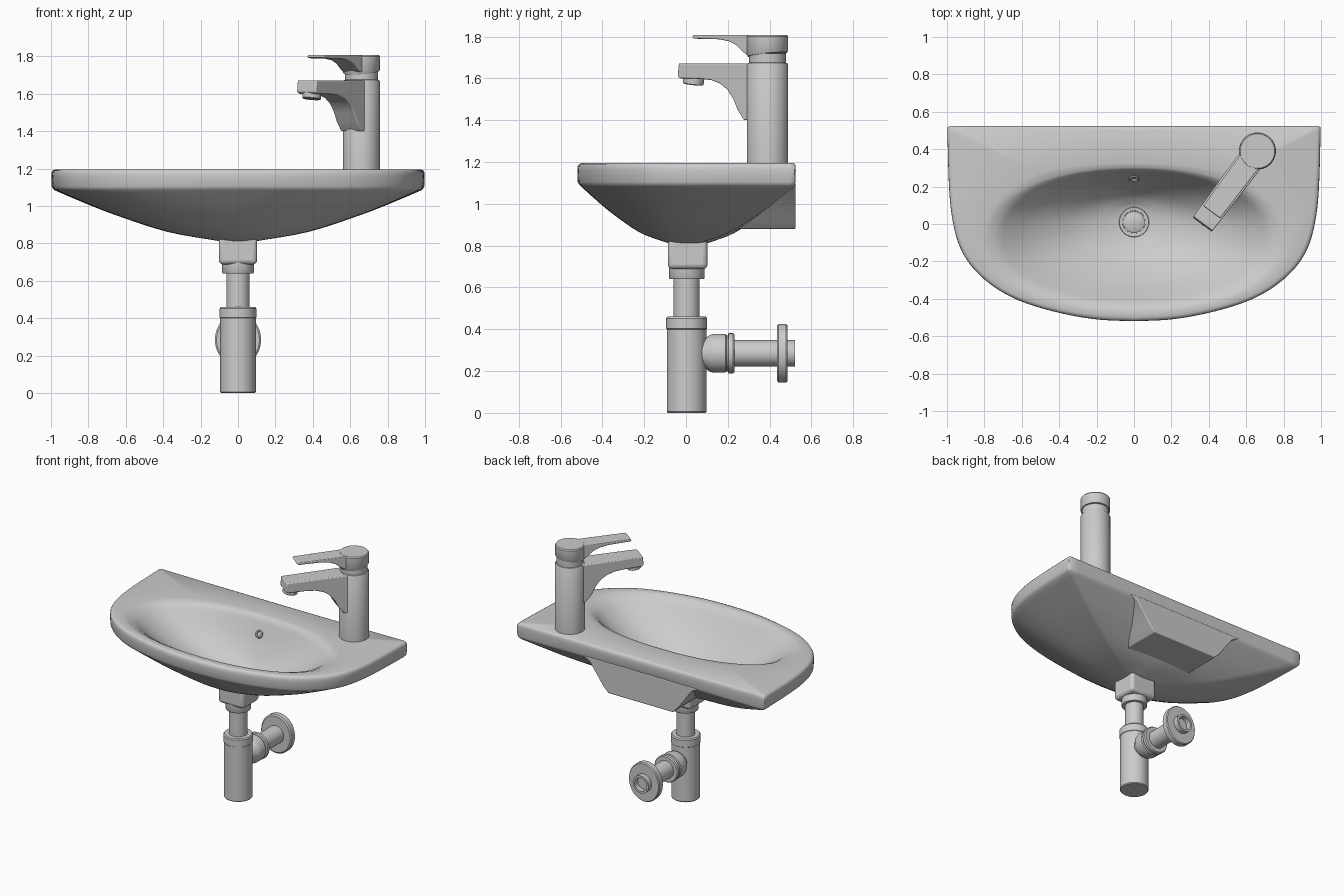
import bpy, bmesh, math
from mathutils import Matrix, Vector

if "Cube" in bpy.data.objects:
    bpy.data.objects.remove(bpy.data.objects["Cube"], do_unlink=True)

grey = bpy.data.materials.new("light grey")
grey.use_nodes = True
COL = (0.6, 0.6, 0.6, 1)
grey.diffuse_color = COL
grey.node_tree.nodes["Principled BSDF"].inputs["Base Color"].default_value = COL


def finish(name, bm, angle=35, bevel=0, matrix=None):
    bmesh.ops.recalc_face_normals(bm, faces=bm.faces)
    me = bpy.data.meshes.new(name)
    bm.to_mesh(me)
    bm.free()
    me.shade_smooth()
    me.set_sharp_from_angle(angle=math.radians(angle))
    me.materials.append(grey)
    ob = bpy.data.objects.new(name, me)
    bpy.context.collection.objects.link(ob)
    if matrix:
        ob.matrix_world = matrix
    if bevel:
        mod = ob.modifiers.new("soft edges", "BEVEL")
        mod.width, mod.segments, mod.limit_method = bevel, 3, "ANGLE"
        mod.angle_limit = math.radians(35)
    return ob


def loft(name, rings, **kw):
    """Skin closed rings of equal length and cap both ends."""
    bm = bmesh.new()
    vs = [[bm.verts.new(p) for p in r] for r in rings]
    n = len(vs[0])
    for a, b in zip(vs, vs[1:]):
        for i in range(n):
            j = (i + 1) % n
            bm.faces.new((a[i], a[j], b[j], b[i]))
    bm.faces.new(vs[0])
    bm.faces.new(vs[-1])
    return finish(name, bm, **kw)


def lathe(name, profile, n=48, **kw):
    """Turn (radius, height) pairs about the local z axis."""
    angles = [math.tau * i / n for i in range(n)]
    return loft(name, [[(r * math.cos(a), r * math.sin(a), z) for a in angles]
                       for r, z in profile], **kw)


def smooth_path(pts, steps):
    """Catmull-Rom curve through the points."""
    v = [Vector(p) for p in pts]
    v = [2 * v[0] - v[1]] + v + [2 * v[-1] - v[-2]]
    out = []
    for i in range(1, len(v) - 2):
        p0, p1, p2, p3 = v[i - 1:i + 3]
        for k in range(steps):
            t = k / steps
            out.append(0.5 * (2 * p1 + (p2 - p0) * t + (2 * p0 - 5 * p1 + 4 * p2 - p3) * t * t
                              + (3 * p1 - p0 - 3 * p2 + p3) * t ** 3))
    return out + [v[-2]]


# ---- Basin: rings run from the drain, over the rim, down to the underside ----
C = Vector((0, 0.01))
half = smooth_path([(0, -0.52), (0.2, -0.51), (0.4, -0.475), (0.6, -0.415), (0.75, -0.335),
                    (0.87, -0.225), (0.94, -0.1), (0.975, 0.05), (0.99, 0.22), (0.998, 0.5)], 5)
half += [Vector((0.996, 0.518)), Vector((0.985, 0.525))]
half += [Vector((0.985 * (1 - k / 16), 0.525)) for k in range(1, 17)]
outline = half + [Vector((-p.x, p.y)) for p in half[-2:0:-1]]


def lip_point(p):
    """Where the ray from the drain to p crosses the bowl's lip."""
    d = (p - C).normalized()
    lo, hi = 0.0, 1.2
    for _ in range(30):
        m = (lo + hi) / 2
        q = C + d * m
        inside = abs(q.x / 0.78) ** 2.2 + abs((q.y + 0.075) / 0.375) ** 2.2 < 1
        lo, hi = (m, hi) if inside else (lo, m)
    return C + d * lo


def ring(edge, f, z, r0):
    out = []
    for p in edge:
        a = C + (p - C).normalized() * r0
        q = a.lerp(p, f)
        out.append((q.x, q.y, z))
    return out


def inset(d, z):
    return [(*(p - (p - C).normalized() * d), z) for p in outline]


lip = [lip_point(p) for p in outline]
TOP, DRAIN = 1.195, 0.87
inner = smooth_path([(0, 0), (0.3, 0.15), (0.6, 0.46), (0.8, 0.74), (0.92, 0.92), (1, 0.985)], 3)
under = smooth_path([(1, 1), (0.85, 0.79), (0.65, 0.53), (0.33, 0.19), (0, 0)], 4)
rings = [ring(lip, f, DRAIN + (TOP - DRAIN) * h, 0.08) for f, h in inner]
rings.append([(*a.lerp(b, 0.12), TOP) for a, b in zip(lip, outline)])
rings += [inset(0.022, TOP), inset(0.008, 1.19), inset(0.001, 1.178), inset(0, 1.16),
          inset(0.002, 1.105), inset(0.008, 1.093)]
rings += [ring([Vector(p[:2]) for p in inset(0.016, 0)], f, 0.81 + 0.275 * h, 0.09)
          for f, h in under]
loft("basin", rings, angle=50)

# Wall mounting block under the back of the basin
side = [(0.47, 1.1), (0.41, 1.07), (0.30, 0.92), (0.26, 0.88)]
section = side + [(-x, z) for x, z in reversed(side)]
loft("wall_block", [[(x, 0.22 + (z - 0.88) * 0.82, z) for x, z in section],
                    [(x, 0.524, z) for x, z in section]], bevel=0.006)

# Drain fitting and overflow ring
lathe("drain_ring", [(0.06, 0.86), (0.062, 0.876), (0.078, 0.878), (0.083, 0.86)],
      matrix=Matrix.Translation((0, 0.01, 0)))
lathe("drain_plug", [(0.056, 0.86), (0.056, 0.878), (0.048, 0.883)],
      matrix=Matrix.Translation((0, 0.01, 0)))
lathe("overflow_ring", [(0.016, -0.02), (0.016, 0.004), (0.022, 0.009), (0.028, 0.004), (0.028, -0.02)],
      n=24, matrix=Matrix.Translation((0, 0.245, 1.085)) @ Matrix.Rotation(math.radians(58), 4, "X"))

# ---- Waste pipes ----
def box(name, size, centre, bevel):
    bm = bmesh.new()
    bmesh.ops.create_cube(bm, size=1, matrix=Matrix.Diagonal((*size, 1)))
    finish(name, bm, bevel=bevel, matrix=Matrix.Translation(centre))


box("drain_neck", (0.205, 0.19, 0.16), (0, 0.008, 0.768), 0.022)
axis = Matrix.Translation((0, 0.003, 0))
lathe("neck_nut", [(0.082, 0.64), (0.085, 0.645), (0.085, 0.70)], matrix=axis)
lathe("down_pipe", [(0.062, 0.44), (0.062, 0.66)], matrix=axis)
lathe("trap_body", [(0.09, 0), (0.095, 0.006), (0.095, 0.40), (0.098, 0.403),
                    (0.098, 0.452), (0.092, 0.46)], matrix=axis)

# Branch to the wall, local z pointing backwards
back = Matrix.Translation((0, 0, 0.285)) @ Matrix.Rotation(math.radians(-90), 4, "X")
lathe("branch_socket", [(0.04, 0.03), (0.05, 0.06), (0.088, 0.115), (0.093, 0.135), (0.093, 0.188),
                        (0.086, 0.193), (0.086, 0.2), (0.096, 0.204), (0.096, 0.224), (0.09, 0.232)],
      matrix=back)
lathe("branch_pipe", [(0.063, 0.2), (0.063, 0.522), (0.048, 0.522), (0.048, 0.44)], matrix=back)
lathe("wall_flange", [(0.13, 0.435), (0.14, 0.442), (0.14, 0.478), (0.134, 0.485)],
      matrix=back @ Matrix.Diagonal((0.88, 1, 1, 1)))

# ---- Tap, local x pointing along the spout ----
tap = Matrix.Translation((0.66, 0.39, 0)) @ Matrix.Rotation(math.atan2(-0.8, -0.6), 4, "Z")
lathe("tap_body", [(0.099, 1.185), (0.099, 1.665), (0.094, 1.673), (0.088, 1.675), (0.088, 1.72)],
      matrix=tap)


def slab(name, profile, w0, w1, d0, d1, bevel):
    """Extrude a side profile of (distance, height), width tapering along it."""
    def w(d):
        return w0 + (w1 - w0) * (d - d0) / (d1 - d0)
    loft(name, [[(d, s * w(d), z) for d, z in profile] for s in (-1, 1)],
         bevel=bevel, matrix=tap)


slab("tap_spout", [(0, 1.672), (0.485, 1.672), (0.492, 1.61), (0.48, 1.6), (0.36, 1.598), (0.29, 1.592),
                   (0.235, 1.575), (0.19, 1.545), (0.155, 1.50), (0.13, 1.45), (0.09, 1.40), (0, 1.40)],
     0.072, 0.064, 0, 0.49, 0.006)
lathe("spout_outlet", [(0.046, -0.034), (0.05, -0.03), (0.05, 0.03)], n=32,
      matrix=tap @ Matrix.Translation((0.44, 0, 1.605)) @ Matrix.Rotation(math.radians(-8), 4, "Y"))

# Cap with a slanted lower edge, and the lever
N = 48
cap = []
for r, z, tilt in ((0.094, 1.702, 1), (0.098, 1.708, 1), (0.098, 1.80, 0), (0.092, 1.808, 0)):
    cap.append([(r * math.cos(a), r * math.sin(a), z + tilt * 0.012 * (1 - math.cos(a)))
                for a in (math.tau * i / N for i in range(N))])
loft("tap_cap", cap, matrix=tap)
slab("tap_lever", [(0, 1.807), (0.405, 1.807), (0.41, 1.795), (0.40, 1.79), (0.25, 1.787),
                   (0.19, 1.778), (0.145, 1.76), (0.115, 1.735), (0.085, 1.715), (0, 1.715)],
     0.062, 0.056, 0, 0.41, 0.005)
